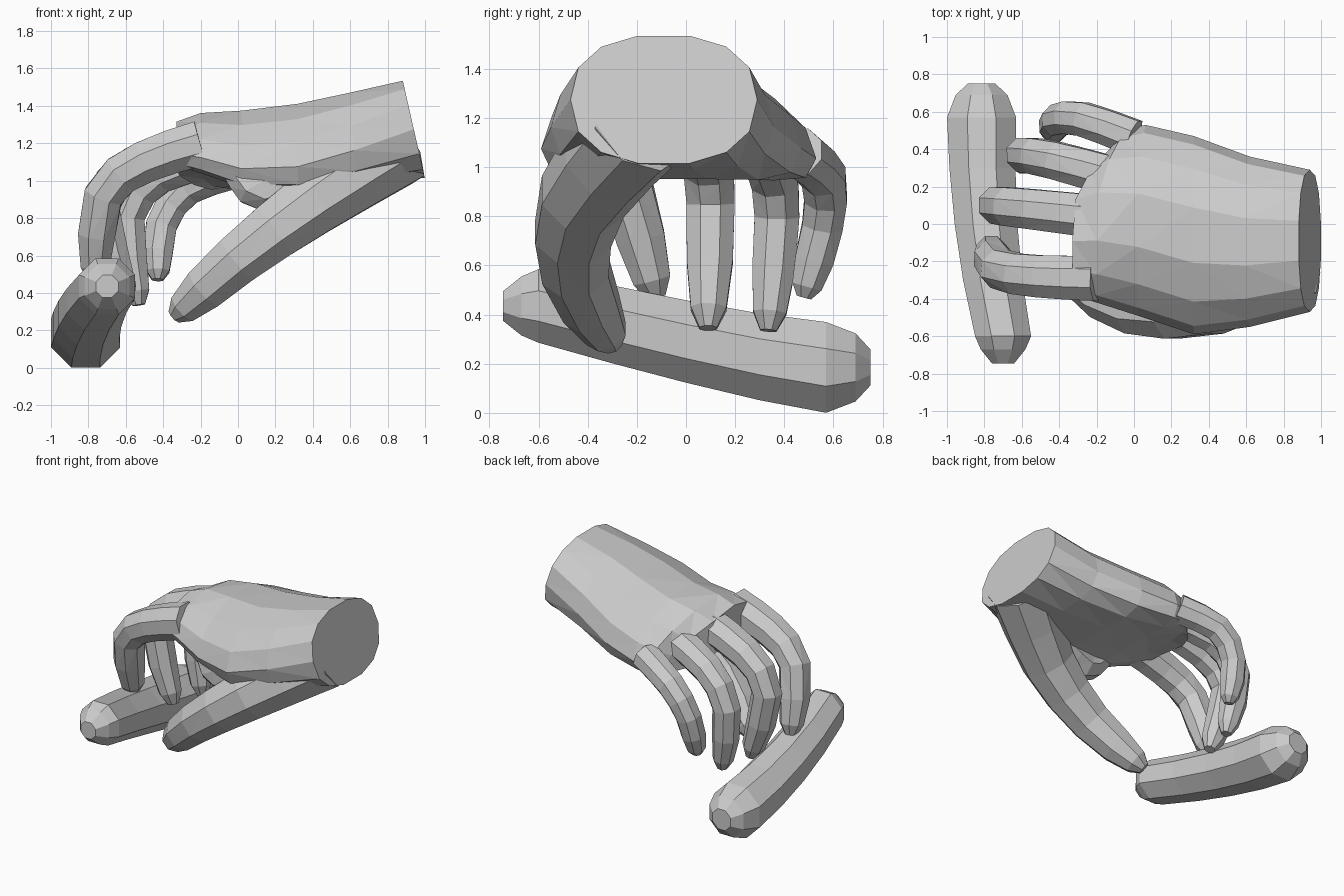
import bpy, bmesh, math
from mathutils import Vector

if "Cube" in bpy.data.objects:
    bpy.data.objects.remove(bpy.data.objects["Cube"])


def loft(name, rings):
    """Closed flat-shaded mesh through rings of equal point count."""
    bm = bmesh.new()
    rows = [[bm.verts.new(p) for p in ring] for ring in rings]
    n = len(rows[0])
    for a, b in zip(rows, rows[1:]):
        for i in range(n):
            j = (i + 1) % n
            bm.faces.new((a[i], a[j], b[j], b[i]))
    bm.faces.new(rows[0])
    bm.faces.new(rows[-1][::-1])
    bmesh.ops.triangulate(bm, faces=[f for f in bm.faces if len(f.verts) == 4])
    bmesh.ops.recalc_face_normals(bm, faces=bm.faces)
    me = bpy.data.meshes.new(name)
    bm.to_mesh(me)
    bm.free()
    ob = bpy.data.objects.new(name, me)
    bpy.context.collection.objects.link(ob)
    return ob


def spline(p, u):
    """Smooth curve through the joints p, u counts joints."""
    p = [2 * p[0] - p[1]] + p + [2 * p[-1] - p[-2]]
    k = min(int(u), len(p) - 4)
    t = u - k
    a, b, c, d = p[k:k + 4]
    return 0.5 * (2 * b + (c - a) * t + (2 * a - 5 * b + 4 * c - d) * t ** 2
                  + (3 * b - a - 3 * c + d) * t ** 3)


def digit(name, joints, radius, taper=0.22, sides=8):
    """Tapered eight-sided finger with a rounded tip through four joints."""
    joints = [Vector(j) for j in joints]
    stops = (0, 0.5, 1, 1.5, 2, 2.5, 2.85, 3)
    pts = [spline(joints, u) for u in stops]
    rings = []
    for k, p in enumerate(pts):
        t = (pts[min(k + 1, len(pts) - 1)] - pts[max(k - 1, 0)]).normalized()
        side = Vector((0, 1, 0))
        side = (side - t * side.dot(t)).normalized()
        up = t.cross(side)
        r = 1.05 * radius * (1 - taper * stops[k] / 3)
        r *= {2.85: 0.8, 3: 0.4}.get(stops[k], 1)
        angles = [2 * math.pi * (i + 0.5) / sides for i in range(sides)]
        rings.append([p + r * (side * math.cos(a) + up * math.sin(a)) for a in angles])
    return loft(name, rings)


def soft(v):
    return math.copysign(abs(v) ** 0.85, v)


# Palm and wrist sections: x, centre y, centre z, half width, half height
rings = []
for x, cy, cz, hy, hz in [(0.94, -0.09, 1.275, 0.38, 0.265),
                          (0.62, -0.095, 1.235, 0.455, 0.245),
                          (0.32, -0.06, 1.19, 0.53, 0.235),
                          (0.02, 0.02, 1.18, 0.51, 0.205),
                          (-0.20, 0.04, 1.195, 0.46, 0.165),
                          (-0.33, 0.02, 1.18, 0.40, 0.125)]:
    lean = 0.06 * max(0, x - 0.3) / 0.64       # slanted wrist cut
    sweep = 0.22 * max(0, 0.1 - x) / 0.43      # knuckle line runs back to the little finger
    arch = 0.13 * (1 - (x / 0.94) ** 2)        # hollow of the palm
    ring = []
    for i in range(14):
        a = 2 * math.pi * i / 14
        c, s = soft(math.cos(a)), soft(math.sin(a))
        ring.append((x - lean * s + sweep * max(c, 0) ** 2,
                     cy + hy * c,
                     cz + hz * s - 0.35 * sweep * c - arch * c * c))
    rings.append(ring)
hand = loft("hand", rings)

# Fingers, thumb and the web of skin beside the thumb
digits = [
    digit("index_finger", [(-0.2, -0.29, 1.2), (-0.5, -0.28, 1.1),
                           (-0.72, -0.24, 0.92), (-0.77, -0.12, 0.47)], 0.125),
    digit("middle_finger", [(-0.2, 0.04, 1.2), (-0.55, 0.08, 1.08),
                            (-0.73, 0.1, 0.85), (-0.59, 0.09, 0.345)], 0.118),
    digit("ring_finger", [(-0.1, 0.25, 1.13), (-0.42, 0.34, 1.03),
                          (-0.59, 0.37, 0.8), (-0.53, 0.335, 0.335)], 0.11),
    digit("little_finger", [(0.0, 0.46, 1.06), (-0.27, 0.56, 0.96),
                            (-0.41, 0.555, 0.76), (-0.43, 0.48, 0.47)], 0.1),
    digit("thumb", [(0.85, -0.18, 1.18), (0.4, -0.42, 0.88),
                    (0.0, -0.45, 0.58), (-0.34, -0.3, 0.275)], 0.215, 0.52),
    digit("thumb_web", [(0.36, -0.36, 1.03), (0.14, -0.38, 0.95),
                        (0.04, -0.36, 1.02), (-0.03, -0.34, 1.12)], 0.14, 0.4),
]

# Fuse everything into one hand surface
bpy.context.view_layer.objects.active = hand
for d in digits:
    mod = hand.modifiers.new("join_" + d.name, 'BOOLEAN')
    mod.operation = 'UNION'
    mod.solver = 'EXACT'
    mod.object = d
    bpy.ops.object.modifier_apply(modifier=mod.name)
    bpy.data.objects.remove(d, do_unlink=True)

# Bar under the fingertips: an octagon along y that rises and thins toward the front
rings = []
for y, cap in [(0.75, 0.4), (0.69, 0.75), (0.57, 1), (0.3, 1), (0, 1),
               (-0.3, 1), (-0.6, 1), (-0.67, 0.8), (-0.745, 0.4)]:
    t = min(max((0.57 - y) / 1.17, 0), 1)
    r = 1.08 * cap * (0.185 - 0.035 * t)
    cx, cz = -0.815 + 0.115 * t ** 2.2, 0.185 + 0.25 * t ** 1.2
    angles = [math.pi * (i + 0.5) / 4 for i in range(8)]
    rings.append([(cx + r * math.cos(a), y, cz + r * math.sin(a)) for a in angles])
loft("bar", rings)
